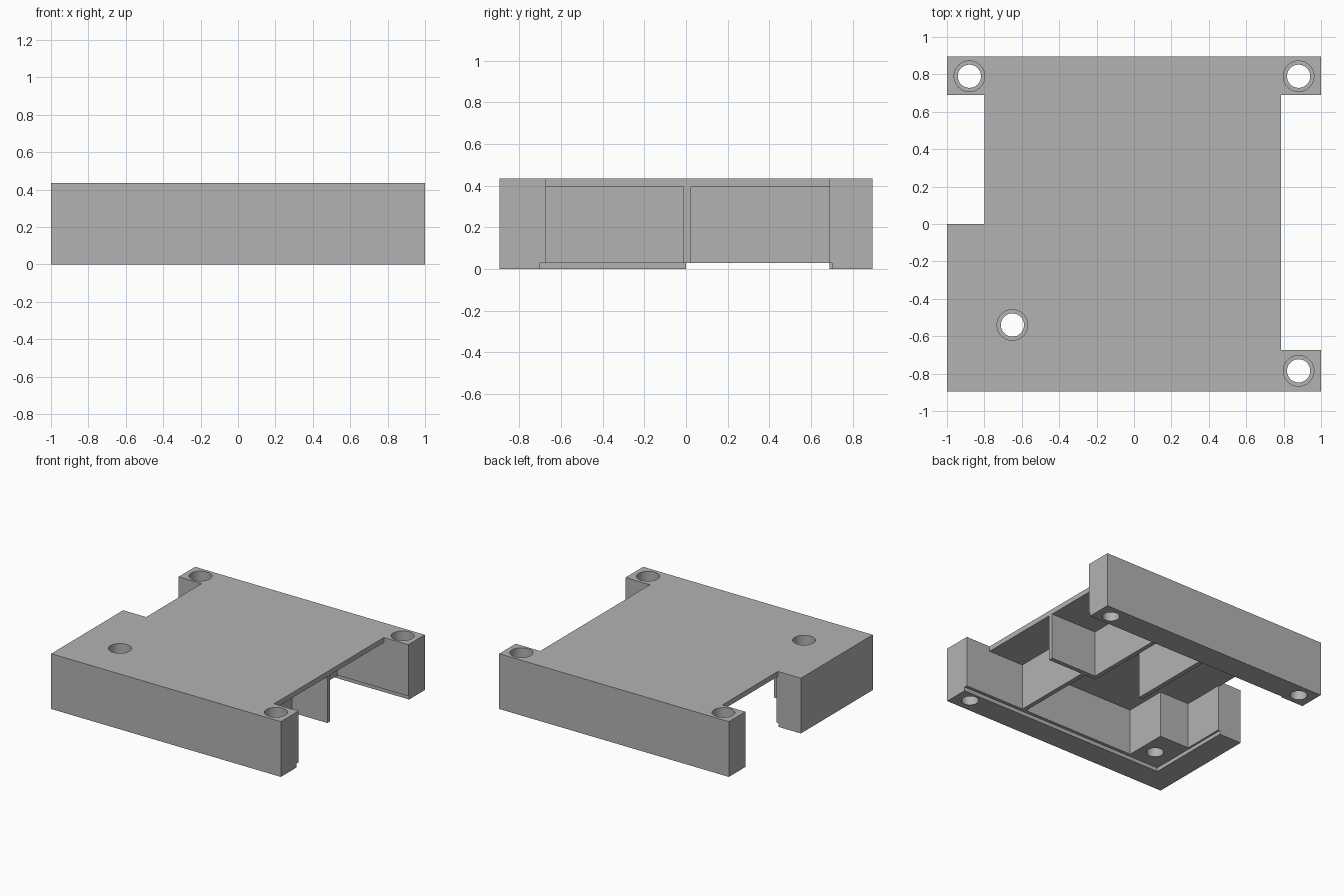
import bpy
import bmesh

cube = bpy.data.objects.get("Cube")
if cube:
    bpy.data.objects.remove(cube, do_unlink=True)

grey = bpy.data.materials.new("plain_grey")
grey.use_nodes = True
GREY = (0.45, 0.45, 0.45, 1)
grey.diffuse_color = GREY
grey.node_tree.nodes["Principled BSDF"].inputs["Base Color"].default_value = GREY

TOP, CEILING, RECESS = 0.435, 0.395, 0.03


def prism(name, outline, z0, z1):
    """Extrude a flat outline from z0 up to z1."""
    bm = bmesh.new()
    face = bm.faces.new([bm.verts.new((x, y, z0)) for x, y in outline])
    moved = bmesh.ops.extrude_face_region(bm, geom=[face])["geom"]
    bmesh.ops.translate(bm, vec=(0, 0, z1 - z0),
                        verts=[g for g in moved if isinstance(g, bmesh.types.BMVert)])
    bmesh.ops.recalc_face_normals(bm, faces=bm.faces)
    mesh = bpy.data.meshes.new(name)
    bm.to_mesh(mesh)
    bm.free()
    mesh.materials.append(grey)
    obj = bpy.data.objects.new(name, mesh)
    bpy.context.collection.objects.link(obj)
    return obj


def box(name, x0, x1, y0, y1, z0, z1):
    return prism(name, [(x0, y0), (x1, y0), (x1, y1), (x0, y1)], z0, z1)


def cylinder(name, x, y, radius, z0, z1):
    bpy.ops.mesh.primitive_cylinder_add(vertices=48, radius=radius, depth=z1 - z0,
                                        location=(x, y, (z0 + z1) / 2))
    obj = bpy.context.object
    obj.name = name
    obj.data.materials.append(grey)
    return obj


def cut(target, cutter):
    """Subtract the cutter, then discard it."""
    cutter.hide_render = True
    mod = target.modifiers.new("cut", "BOOLEAN")
    mod.operation = "DIFFERENCE"
    mod.solver = "EXACT"
    mod.object = cutter
    bpy.context.view_layer.objects.active = target
    bpy.ops.object.modifier_apply(modifier=mod.name)
    bpy.data.objects.remove(cutter, do_unlink=True)


# Housing block
housing = box("housing", -1, 1, -0.895, 0.895, 0, TOP)

# Interior room, keeping a screw boss in the front left corner
room = [(-1.1, 0), (-0.79, 0), (-0.79, -0.336), (-0.53, -0.336),
        (-0.53, -0.675), (1.1, -0.675), (1.1, 0.69), (-1.1, 0.69)]
cut(housing, prism("room_cutter", room, -0.1, CEILING))

# Side notches through the top plate
cut(housing, box("left_notch_cutter", -1.2, -0.8, 0, 0.69, -0.2, 0.6))
cut(housing, box("right_notch_cutter", 0.787, 1.2, -0.675, 0.69, -0.2, 0.6))

# Shallow recess for a base plate
cut(housing, box("recess_cutter", -0.805, 1.3, -0.7, 0.7, -0.3, RECESS))

# Stepped screw holes
for x, y in [(-0.88, 0.79), (0.88, 0.79), (0.88, -0.785), (-0.65, -0.54)]:
    cut(housing, cylinder("screw_hole_cutter", x, y, 0.062, -0.2, 0.6))
    cut(housing, cylinder("counterbore_cutter", x, y, 0.082, 0.15, 0.6))

bpy.ops.object.select_all(action="DESELECT")
housing.select_set(True)
bpy.context.view_layer.objects.active = housing
bpy.ops.object.shade_smooth_by_angle()

# Thin divider walls under the top plate
box("cross_divider", 0.35, 0.787, -0.012, 0.023, RECESS, CEILING)
box("front_divider", 0.445, 0.48, -0.675, -0.012, RECESS, CEILING)
box("back_divider", 0.35, 0.385, 0.023, 0.69, RECESS, CEILING)
box("middle_divider", -0.09, -0.055, -0.012, 0.69, RECESS, CEILING)
